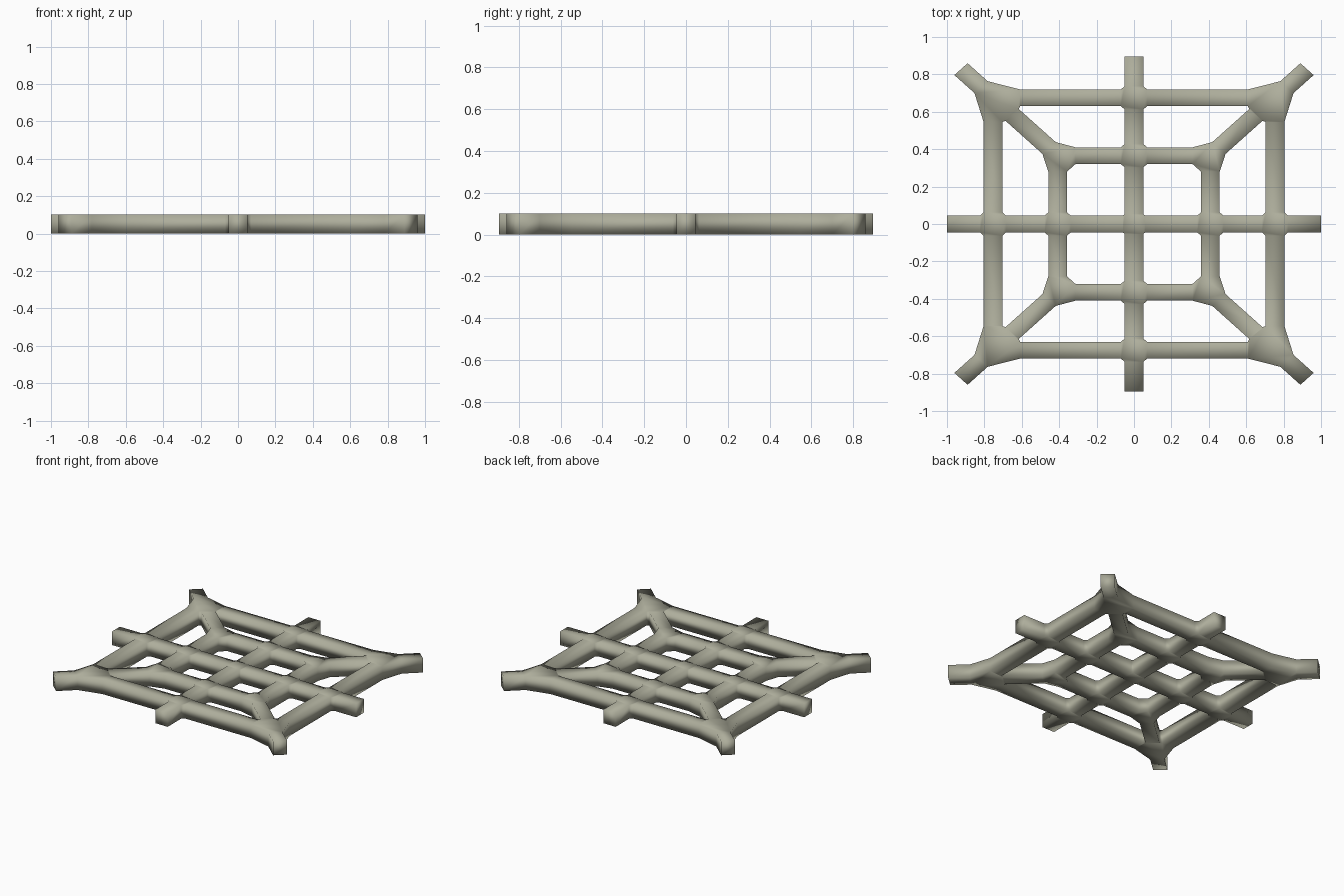
import bpy, bmesh, math
from mathutils import Vector

if "Cube" in bpy.data.objects:
    bpy.data.objects.remove(bpy.data.objects["Cube"])

R = 0.05           # half width of every bar
H = 0.102          # bar height
Y_SCALE = 0.895    # the lattice is slightly shorter in y
RINGS = (0.408, 0.754)
TIP, DIAG_TIP = 1.0, 0.925

mat = bpy.data.materials.new("grey green metal")
mat.diffuse_color = (0.42, 0.42, 0.33, 1)
mat.use_nodes = True
mat.node_tree.nodes["Principled BSDF"].inputs["Base Color"].default_value = mat.diffuse_color

# Node layout: centre, two square rings, cross arms and corner spokes
links = {}


def link(a, b, da, db):
    """Join two nodes; da and db are how far the joint reaches along the bar."""
    links.setdefault(a, {})[b] = da
    links.setdefault(b, {})[a] = db


axes = [(1, 0), (0, 1), (-1, 0), (0, -1)]
diagonals = [(1, 1), (-1, 1), (-1, -1), (1, -1)]


def at(d, r):
    return (d[0] * r, d[1] * r)


inner, outer = RINGS
for i in range(4):
    ax, dg = axes[i], diagonals[i]
    # cross arm
    link((0, 0), at(ax, inner), 0.06, 0.07)
    link(at(ax, inner), at(ax, outer), 0.07, 0.07)
    link(at(ax, outer), at(ax, TIP), 0.07, 0)
    # corner spoke
    link(at(dg, inner), at(dg, outer), 0.065, 0.145)
    link(at(dg, outer), at(dg, DIAG_TIP), 0.09, 0)
    # ring bars either side of the corner
    for arm in (ax, axes[(i + 1) % 4]):
        link(at(dg, inner), at(arm, inner), 0.095, 0.07)
        link(at(dg, outer), at(arm, outer), 0.145, 0.07)

bm = bmesh.new()
frames = {}        # (node, neighbour) -> right low, right high, left high, left low

# Square cross-section where each bar leaves its joint
for n, near in links.items():
    for m, d in near.items():
        u = (Vector(m) - Vector(n)).normalized()
        p = Vector((-u.y, u.x)) * R
        c = Vector(n) + u * d
        corners = [(c - p, 0), (c - p, H), (c + p, H), (c + p, 0)]
        frames[n, m] = [bm.verts.new((q.x, q.y * Y_SCALE, z)) for q, z in corners]

for n, near in links.items():
    # Bars
    for m in near:
        if n < m:
            a, b = frames[n, m], frames[m, n]
            b = [b[3], b[2], b[1], b[0]]
            for k in range(4):
                j = (k + 1) % 4
                bm.faces.new((a[k], a[j], b[j], b[k]))
    # End caps
    if len(near) == 1:
        bm.faces.new(frames[n, next(iter(near))])
        continue
    # Joints: flat top and bottom with chamfered corners between bars
    order = sorted(near, key=lambda m: math.atan2(m[1] - n[1], m[0] - n[0]))
    fs = [frames[n, m] for m in order]
    bm.faces.new([v for f in fs for v in (f[1], f[2])])
    bm.faces.new([v for f in reversed(fs) for v in (f[3], f[0])])
    # a T or corner joint also closes its open side this way
    for k, f in enumerate(fs):
        g = fs[(k + 1) % len(fs)]
        bm.faces.new((f[3], f[2], g[1], g[0]))

bmesh.ops.recalc_face_normals(bm, faces=bm.faces[:])
for f in bm.faces:
    f.smooth = True

mesh = bpy.data.meshes.new("lattice_grille")
bm.to_mesh(mesh)
bm.free()
mesh.materials.append(mat)
obj = bpy.data.objects.new("lattice_grille", mesh)
bpy.context.collection.objects.link(obj)
